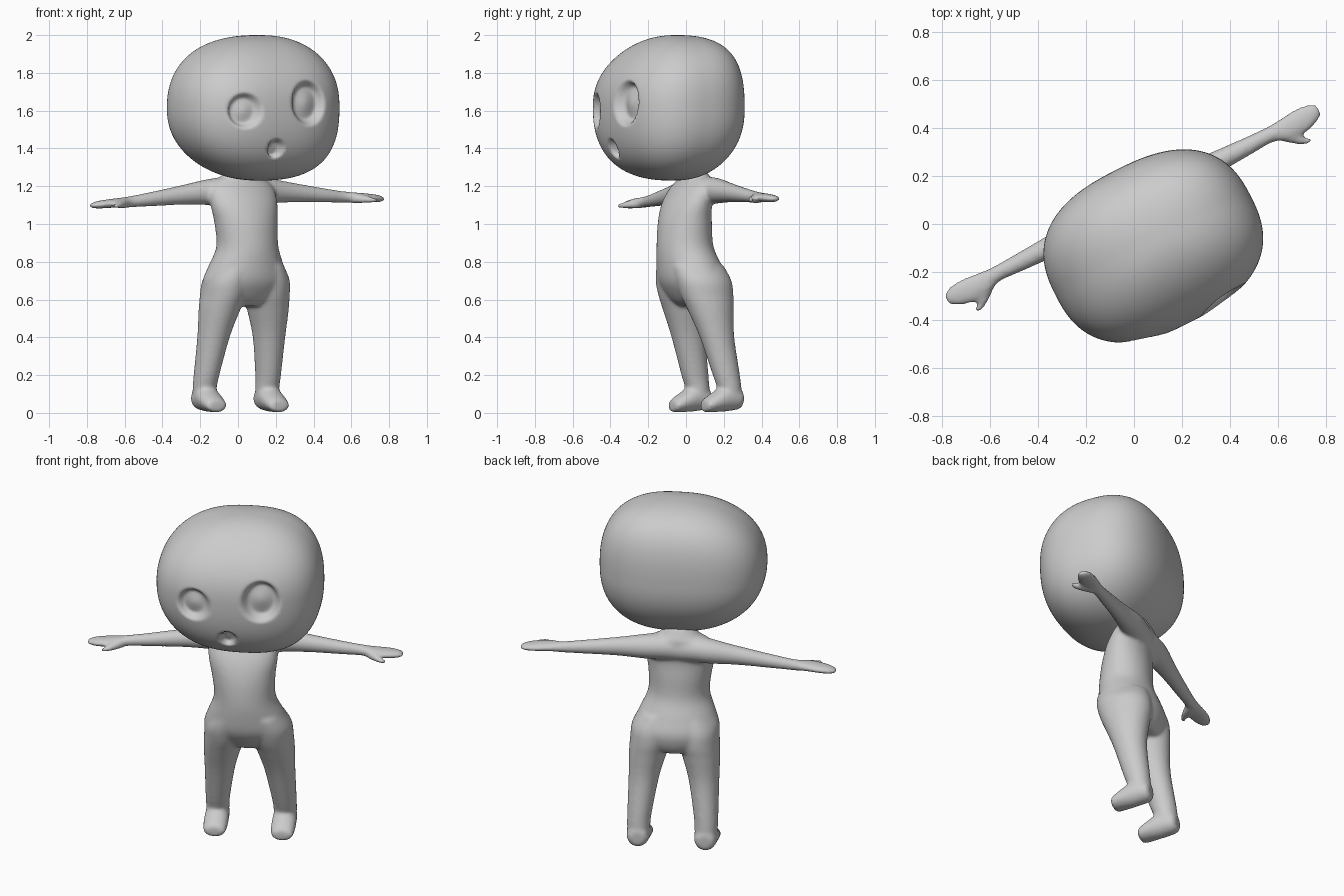
import bpy, bmesh, math
from mathutils import Vector, Matrix

TURN = Matrix.Rotation(math.radians(27), 4, 'Z')   # figure stands turned to its left

grey = bpy.data.materials.new("plain_grey")
grey.diffuse_color = (0.6, 0.6, 0.6, 1)


def finish(bm, name):
    bmesh.ops.recalc_face_normals(bm, faces=bm.faces)
    bm.transform(TURN)
    for f in bm.faces:
        f.smooth = True
    me = bpy.data.meshes.new(name)
    bm.to_mesh(me)
    bm.free()
    me.materials.append(grey)
    ob = bpy.data.objects.new(name, me)
    bpy.context.collection.objects.link(ob)
    return ob


def eased(rows, steps=6):
    """Smooth in-between rows (Catmull-Rom)."""
    out = []
    for i in range(len(rows) - 1):
        p0, p1, p2, p3 = rows[max(i - 1, 0)], rows[i], rows[i + 1], rows[min(i + 2, len(rows) - 1)]
        for k in range(steps):
            t = k / steps
            out.append([0.5 * (2 * b + (c - a) * t + (2 * a - 5 * b + 4 * c - d) * t * t
                               + (3 * b - a - 3 * c + d) * t ** 3)
                        for a, b, c, d in zip(p0, p1, p2, p3)])
    return out + [rows[-1]]


def loft(bm, rings, n=48):
    """Closed skin through elliptical rings: (centre, half-axis 1, half-axis 2)."""
    loops = []
    for c, a, b in rings:
        loops.append([bm.verts.new(Vector(c) + Vector(a) * math.cos(t) + Vector(b) * math.sin(t))
                      for t in (2 * math.pi * i / n for i in range(n))])
    for p, q in zip(loops, loops[1:]):
        for i in range(n):
            j = (i + 1) % n
            bm.faces.new((p[i], p[j], q[j], q[i]))
    bm.faces.new(loops[0][::-1])
    bm.faces.new(loops[-1])


def upright(rows):      # z, x, y, half width, half depth
    return [((x, y, z), (w, 0, 0), (0, d, 0)) for z, x, y, w, d in eased(rows)]


# Body: torso, legs, feet, arms and hands fused into one skin
bm = bmesh.new()
loft(bm, upright([
    (0.565, 0.055, 0.045, 0.12, 0.09), (0.59, 0.054, 0.04, 0.175, 0.122),
    (0.64, 0.052, 0.03, 0.225, 0.152),
    (0.70, 0.05, 0.016, 0.237, 0.17), (0.78, 0.046, -0.005, 0.207, 0.163),
    (0.88, 0.042, -0.027, 0.169, 0.146), (1.00, 0.035, -0.025, 0.174, 0.135),
    (1.10, 0.03, -0.012, 0.19, 0.116), (1.18, 0.03, 0.02, 0.19, 0.1),
    (1.23, 0.03, 0.04, 0.155, 0.08), (1.25, 0.03, 0.035, 0.11, 0.075),
    (1.30, 0.03, 0.01, 0.08, 0.07)]))
for s in (-1, 1):
    # leg
    loft(bm, upright([(z, 0.056 + s * x, y, w, d) for z, x, y, w, d in (
        (0.04, 0.186, 0.142, 0.055, 0.055), (0.12, 0.186, 0.136, 0.063, 0.063),
        (0.20, 0.183, 0.118, 0.067, 0.073), (0.40, 0.165, 0.072, 0.084, 0.093),
        (0.54, 0.145, 0.045, 0.105, 0.124), (0.62, 0.13, 0.031, 0.115, 0.145),
        (0.70, 0.118, 0.016, 0.118, 0.154), (0.78, 0.09, -0.005, 0.10, 0.145))]))
    # foot, from heel to toe
    loft(bm, [((0.056 + s * 0.186, y, z), (w, 0, 0), (0, 0, h)) for y, w, z, h in eased((
        (0.205, 0.035, 0.075, 0.04), (0.185, 0.058, 0.077, 0.058),
        (0.115, 0.066, 0.08, 0.072), (0.045, 0.067, 0.058, 0.054),
        (-0.005, 0.06, 0.04, 0.038), (-0.018, 0.042, 0.036, 0.026)))])
    # arm and hand, from shoulder to fingertips
    loft(bm, [((0.032 + s * x, y, z + s * 0.02 * x), (0, w, 0), (0, 0, h)) for x, y, z, w, h in eased((
        (-0.04, 0.04, 1.17, 0.085, 0.08),
        (0.08, 0.055, 1.175, 0.082, 0.075), (0.18, 0.072, 1.172, 0.068, 0.068),
        (0.33, 0.074, 1.16, 0.05, 0.052), (0.53, 0.074, 1.14, 0.038, 0.037),
        (0.64, 0.074, 1.13, 0.034, 0.03), (0.70, 0.064, 1.127, 0.049, 0.026),
        (0.77, 0.066, 1.123, 0.054, 0.023), (0.83, 0.072, 1.118, 0.044, 0.02),
        (0.87, 0.074, 1.115, 0.022, 0.012)))])
    # thumb
    loft(bm, [((0.032 + s * x, y, z + s * 0.02 * x), (s * r, r * 0.5, 0), (0, 0, r)) for x, y, z, r in (
        (0.68, 0.06, 1.122, 0.028), (0.72, 0.015, 1.117, 0.022),
        (0.75, -0.012, 1.113, 0.017), (0.778, -0.027, 1.11, 0.013))], 16)
body = finish(bm, "body")
rm = body.modifiers.new("fuse", 'REMESH')
rm.mode = 'VOXEL'
rm.voxel_size = 0.009
rm.use_smooth_shade = True
sm = body.modifiers.new("soften", 'SMOOTH')
sm.factor = 0.5
sm.iterations = 14

# Head: rounded block with sunken eyes and mouth
CENTRE = Vector((0.03, -0.118, 1.615))
HOLLOWS = [  # x, z, half width, half height, depth, bulge in the middle
    (-0.182, 1.60, 0.09, 0.094, 0.042, 0.01),
    (0.187, 1.64, 0.104, 0.12, 0.05, 0.012),
    (0.004, 1.40, 0.045, 0.05, 0.042, 0.0)]


def smooth_step(a, b, t):
    t = min(1, max(0, (t - a) / (b - a)))
    return t * t * (3 - 2 * t)


bm = bmesh.new()
bmesh.ops.create_uvsphere(bm, u_segments=192, v_segments=128, radius=1)
P = 2.55                # squareness seen from above
for v in bm.verts:
    x, y, z = v.co
    rho = math.hypot(x, y)
    k = rho / (abs(x) ** P + abs(y) ** P) ** (1 / P) if rho > 1e-5 else 1
    Q = 2.3 + 0.4 * y * z       # fuller jaw in front and crown behind
    swell = (rho ** Q + abs(z) ** Q) ** (-1 / Q)
    lean = (z * swell) ** 2     # crown and chin sit a little off centre
    shift = Vector((0.04, 0.03 if z > 0 else -0.005, 0)) * lean
    v.co = CENTRE + Vector((0.455 * x * k, 0.352 * y * k, 0.385 * z)) * swell + shift
    if y < 0:
        for ex, ez, rx, rz, depth, bulge in HOLLOWS:
            d = math.hypot((v.co.x - ex) / rx, (v.co.z - ez) / rz)
            v.co.y += depth * (1 - smooth_step(0.68, 1.05, d)) - bulge * (1 - smooth_step(0, 0.7, d))
finish(bm, "head")
